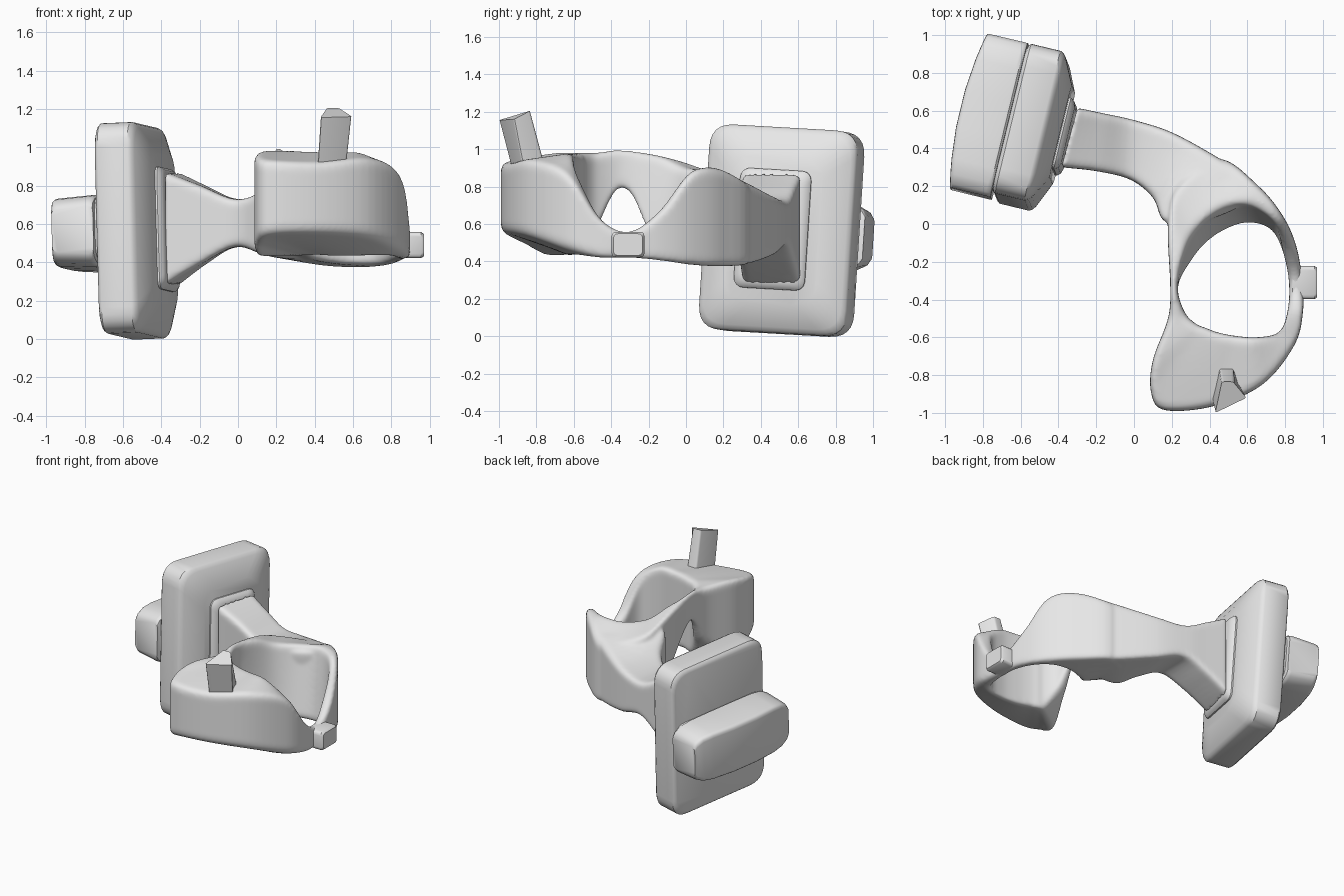
import bpy, bmesh, math
from mathutils import Vector, Matrix, Euler

if "Cube" in bpy.data.objects:
    bpy.data.objects.remove(bpy.data.objects["Cube"])

grey = bpy.data.materials.new("plain grey")
grey.diffuse_color = (0.8, 0.8, 0.8, 1)
grey.use_nodes = True
grey.node_tree.nodes["Principled BSDF"].inputs["Base Color"].default_value = grey.diffuse_color


def rounded(corners, r, n=3):
    """Round a four-cornered section."""
    out = []
    k = len(corners)
    for i, c in enumerate(corners):
        a, b = corners[i - 1] - c, corners[(i + 1) % k] - c
        p = c + a.normalized() * min(r, a.length * 0.42)
        q = c + b.normalized() * min(r, b.length * 0.42)
        for j in range(n + 1):
            t = j / n
            out.append(p * (1 - t) ** 2 + c * 2 * t * (1 - t) + q * t * t)
    return out


def loft(bm, rings, closed=False):
    rows = [[bm.verts.new(p) for p in ring] for ring in rings]
    n, faces = len(rows[0]), []
    for i in range(len(rows) if closed else len(rows) - 1):
        a, b = rows[i], rows[(i + 1) % len(rows)]
        for j in range(n):
            faces.append(bm.faces.new((a[j], a[(j + 1) % n], b[(j + 1) % n], b[j])))
    if not closed:
        faces += [bm.faces.new(rows[0][::-1]), bm.faces.new(rows[-1])]
    bmesh.ops.recalc_face_normals(bm, faces=faces)


def finish(bm, name, angle=35, matrix=None):
    me = bpy.data.meshes.new(name)
    bm.to_mesh(me)
    bm.free()
    me.materials.append(grey)
    ob = bpy.data.objects.new(name, me)
    if matrix:
        ob.matrix_world = matrix
    bpy.context.collection.objects.link(ob)
    bpy.ops.object.select_all(action='DESELECT')
    bpy.context.view_layer.objects.active = ob
    ob.select_set(True)
    bpy.ops.object.shade_smooth_by_angle(angle=math.radians(angle))
    return ob


def smooth_path(st, closed, steps=6):
    """Catmull-Rom interpolation of station tuples."""
    st = [tuple(s) + (0, 0) * (len(s) == 8) for s in st]
    n, out = len(st), []
    for i in range(n if closed else n - 1):
        ids = [(i + d) % n if closed else min(max(i + d, 0), n - 1) for d in (-1, 0, 1, 2)]
        for s in range(steps):
            t = s / steps
            out.append([0.5 * (2 * b + (c - a) * t + (2 * a - 5 * b + 4 * c - d) * t * t
                               + (3 * b - a - 3 * c + d) * t ** 3)
                        for a, b, c, d in zip(*(st[k] for k in ids))])
    if not closed:
        out.append(list(st[-1]))
    return out


def band(bm, stations, closed, r):
    rings = []
    for ix, iy, ox, oy, ib, it, ob, ot, lx, ly in smooth_path(stations, closed):
        rings.append(rounded([Vector((ix, iy, ib)), Vector((ix + lx, iy + ly, it)),
                              Vector((ox, oy, ot)), Vector((ox, oy, ob))], r))
    loft(bm, rings, closed)


# Ring: inner xy, outer xy, inner bottom/top, outer bottom/top, lean of inner top
ring = [
    (.82, -.30, .89, -.30, .42, .56, .42, .56),
    (.79, -.15, .86, -.12, .41, .67, .40, .68),
    (.72, -.03, .79, .04, .39, .87, .38, .87, .03, .03),
    (.60, .00, .66, .20, .39, .91, .37, .89, .01, .10),
    (.48, -.04, .45, .345, .40, .90, .38, .81, -.02, .12),
    (.38, -.11, .23, .20, .43, .91, .42, .86, -.05, .08),
    (.30, -.21, .18, .00, .55, .97, .47, .93, -.04, .04),
    (.232, -.34, .192, -.33, .80, .99, .79, 1.0),
    (.27, -.47, .18, -.50, .58, .98, .58, .98),
    (.33, -.53, .10, -.72, .45, .98, .43, .98),
    (.38, -.55, .09, -.89, .43, .98, .50, .95),
    (.43, -.57, .16, -.985, .43, .98, .55, .93),
    (.52, -.59, .42, -.965, .42, .98, .56, .92),
    (.65, -.60, .68, -.85, .42, .97, .54, .94),
    (.77, -.57, .85, -.64, .42, .86, .47, .87),
    (.815, -.45, .895, -.46, .42, .62, .42, .63),
]
# Arm from the mount to the ring
arm = [
    (-.385, .30, -.30, .615, .28, .87, .28, .87),
    (-.20, .28, -.16, .585, .39, .80, .39, .80),
    (-.02, .235, .0, .55, .48, .73, .48, .73),
    (.10, .14, .20, .485, .45, .77, .43, .75),
    (.17, .01, .43, .36, .43, .89, .385, .81),
    (.38, .02, .58, .26, .42, .86, .375, .86),
    (.54, .08, .66, .19, .42, .86, .38, .87),
]
bm = bmesh.new()
band(bm, ring, True, .045)
band(bm, arm, False, .04)
body = finish(bm, "arm_and_ring")
# Fuse arm and ring into one smooth skin
rm = body.modifiers.new("fuse", 'REMESH')
rm.mode, rm.voxel_size, rm.use_smooth_shade = 'VOXEL', .011, True
sm = body.modifiers.new("soften", 'SMOOTH')
sm.factor, sm.iterations = .5, 8

# Mount plate frame: local x points out of the plate toward the arm
M = (Matrix.Translation((-.645, .54, .56))
     @ Euler((math.radians(-3.2), math.radians(-2.3), math.radians(-13.5))).to_matrix().to_4x4())


def slab(name, layers, r, cy=0):
    bm = bmesh.new()
    loft(bm, [rounded([Vector((x, cy + s * w, t * h))
                       for s, t in ((-1, -1), (1, -1), (1, 1), (-1, 1))], r, 6)
              for x, w, h in layers])
    return finish(bm, name, 35, M)


slab("mount_plate", [(0, .385, .52), (.008, .4, .54), (.02, .408, .55), (.18, .408, .55),
                     (.198, .398, .54), (.212, .38, .52), (.275, .25, .40)], .13, -.005)
slab("neck_flange", [(.25, .195, .32), (.285, .195, .32), (.305, .18, .305), (.315, .15, .275)],
     .06, -.012)

# Rear block with bowed back and rounded ends
bm = bmesh.new()
rings = []
for w, h in ((-.42, .125), (-.40, .155), (-.35, .18), (-.27, .19), (-.1, .192),
             (.1, .192), (.27, .19), (.35, .18), (.40, .155), (.42, .125)):
    back = -.235 - .045 * (1 - (w / .42) ** 2)
    rings.append(rounded([Vector((-.012, w, -h - .01)), Vector((back, w, -h + .005)),
                          Vector((back, w, h - .025)), Vector((-.012, w, h - .01))], .03))
loft(bm, rings)
finish(bm, "rear_block", 35, M)
# Narrow core behind the gap
slab("gap_core", [(-.04, .38, .16), (.02, .38, .16)], .08)

# Leaning post on the front
bm = bmesh.new()
low = [(.41, -.92, .85), (.56, -.86, .85), (.525, -.74, .85), (.45, -.74, .85)]
top = [(.43, -1.0, 1.155), (.595, -.92, 1.16), (.525, -.835, 1.205), (.465, -.835, 1.205)]
loft(bm, [rounded([Vector(p) for p in s], .012) for s in (low, top)])
finish(bm, "front_post")

# Side lug
bm = bmesh.new()
loft(bm, [rounded([Vector((x, -.31 + s * a, .49 + t * (a - .02))) for s, t in
                   ((-1, -1), (1, -1), (1, 1), (-1, 1))], .025)
          for x, a in ((.84, .088), (.955, .088), (.97, .078))])
finish(bm, "side_lug")
